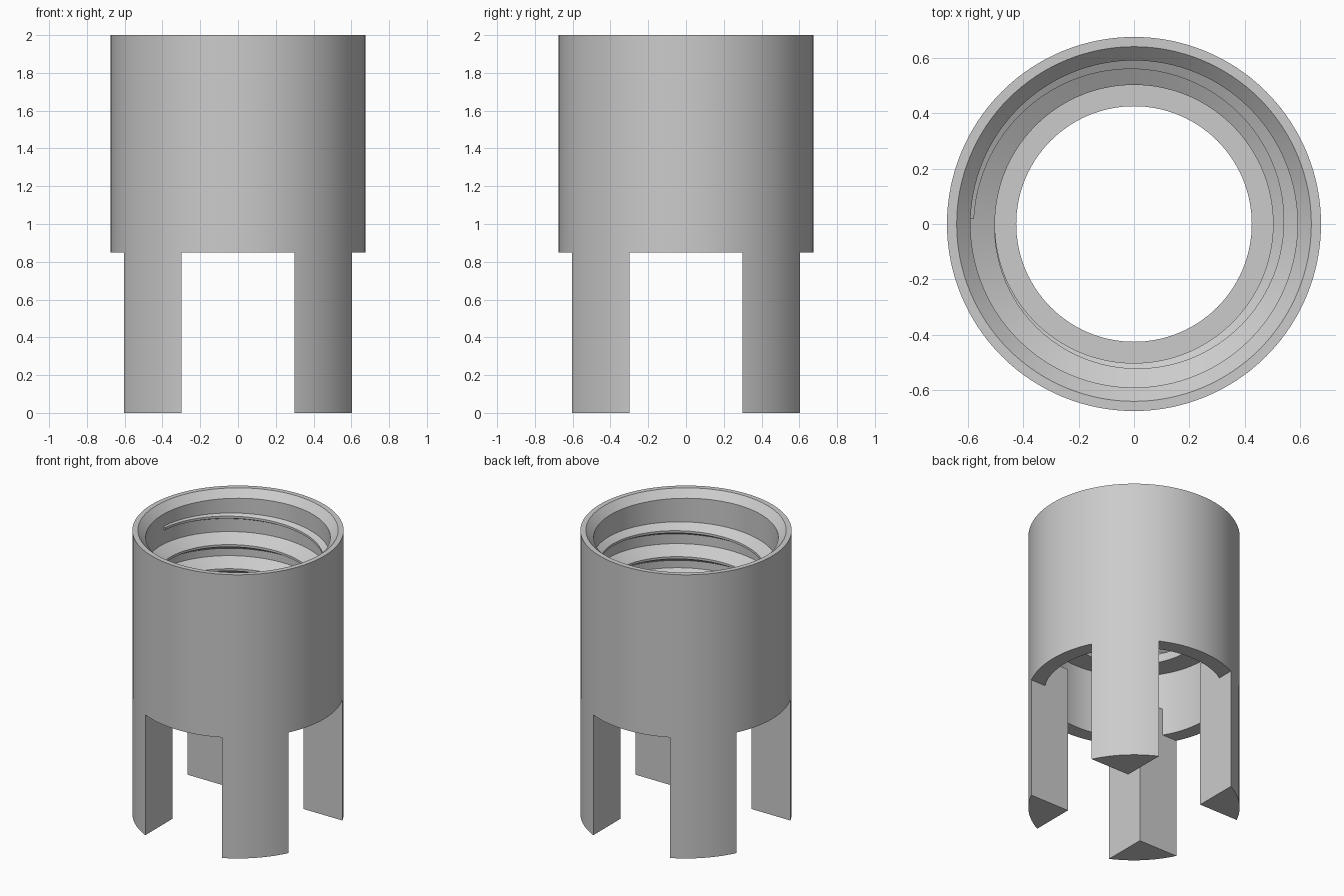
import bpy, bmesh, math
from math import cos, sin, pi

cube = bpy.data.objects.get("Cube")
if cube:
    bpy.data.objects.remove(cube, do_unlink=True)

grey = bpy.data.materials.new("plain_grey")
grey.use_nodes = True
colour = (0.6, 0.6, 0.6, 1)
grey.diffuse_color = colour
grey.node_tree.nodes["Principled BSDF"].inputs["Base Color"].default_value = colour

OUTER, BORE, HOLE, GAP = 0.675, 0.59, 0.425, 0.3
SKIRT_Z, TOP_Z = 0.85, 2.0


def finish(name, bm):
    bmesh.ops.recalc_face_normals(bm, faces=bm.faces)
    mesh = bpy.data.meshes.new(name)
    bm.to_mesh(mesh)
    bm.free()
    mesh.materials.append(grey)
    obj = bpy.data.objects.new(name, mesh)
    bpy.context.collection.objects.link(obj)
    bpy.ops.object.select_all(action='DESELECT')
    obj.select_set(True)
    bpy.context.view_layer.objects.active = obj
    bpy.ops.object.shade_smooth_by_angle(angle=math.radians(25))
    return obj


def bridge(bm, rings, closed):
    """Skin a series of equal closed loops; cap the ends if it is not a ring."""
    n = len(rings[0])
    pairs = list(zip(rings, rings[1:]))
    if closed:
        pairs.append((rings[-1], rings[0]))
    for a, b in pairs:
        for i in range(n):
            j = (i + 1) % n
            bm.faces.new((a[i], a[j], b[j], b[i]))
    if not closed:
        bm.faces.new(rings[0])
        bm.faces.new(rings[-1])


def lathe(name, profile, steps=128):
    bm = bmesh.new()
    rings = []
    for k in range(steps):
        a = 2 * pi * k / steps
        rings.append([bm.verts.new((r * cos(a), r * sin(a), z)) for r, z in profile])
    bridge(bm, rings, True)
    return finish(name, bm)


def leg_prism(name, radius, z0, z1, turn):
    """Square inner corner, round outer face."""
    bm = bmesh.new()
    start = math.asin(GAP / radius)
    outline = [(GAP, GAP)]
    for k in range(17):
        a = start + (pi / 2 - 2 * start) * k / 16
        outline.append((radius * cos(a), radius * sin(a)))
    c, s = cos(turn), sin(turn)
    rings = [[bm.verts.new((x * c - y * s, x * s + y * c, z)) for x, y in outline]
             for z in (z0, z1)]
    bridge(bm, rings, False)
    return finish(name, bm)


# Sleeve with a chamfered mouth, threaded bore, inner shelf and lower recess
lathe("sleeve", [(OUTER, SKIRT_Z), (OUTER, TOP_Z), (0.64, TOP_Z), (BORE, 1.95),
                 (BORE, 1.36), (HOLE, 1.36), (HOLE, 1.30), (0.575, 1.30),
                 (0.575, SKIRT_Z)])

# Four legs, each with a root reaching into the recess
for i, side in enumerate(("back_left", "back_right", "front_right", "front_left")):
    leg_prism(side + "_leg", OUTER, 0, SKIRT_Z, i * pi / 2)
    leg_prism(side + "_leg_root", 0.6, SKIRT_Z, 1.04, i * pi / 2)

# Internal thread that swells to full depth over its first turn
PITCH, TURNS, STEPS = 0.17, 2.9, 96
bm = bmesh.new()
rings = []
for k in range(int(TURNS * STEPS) + 1):
    t = k / STEPS
    a = pi - 0.03 - 2 * pi * t
    depth = 0.012 + 0.076 * min(t, 1)
    crest, z = BORE - depth, 1.85 - PITCH * t
    half = 0.012 + depth * 0.6
    section = [(BORE + 0.01, z + half), (crest, z + 0.008),
               (crest, z - 0.008), (BORE + 0.01, z - half)]
    rings.append([bm.verts.new((r * cos(a), r * sin(a), h)) for r, h in section])
bridge(bm, rings, False)
finish("inner_thread", bm)
